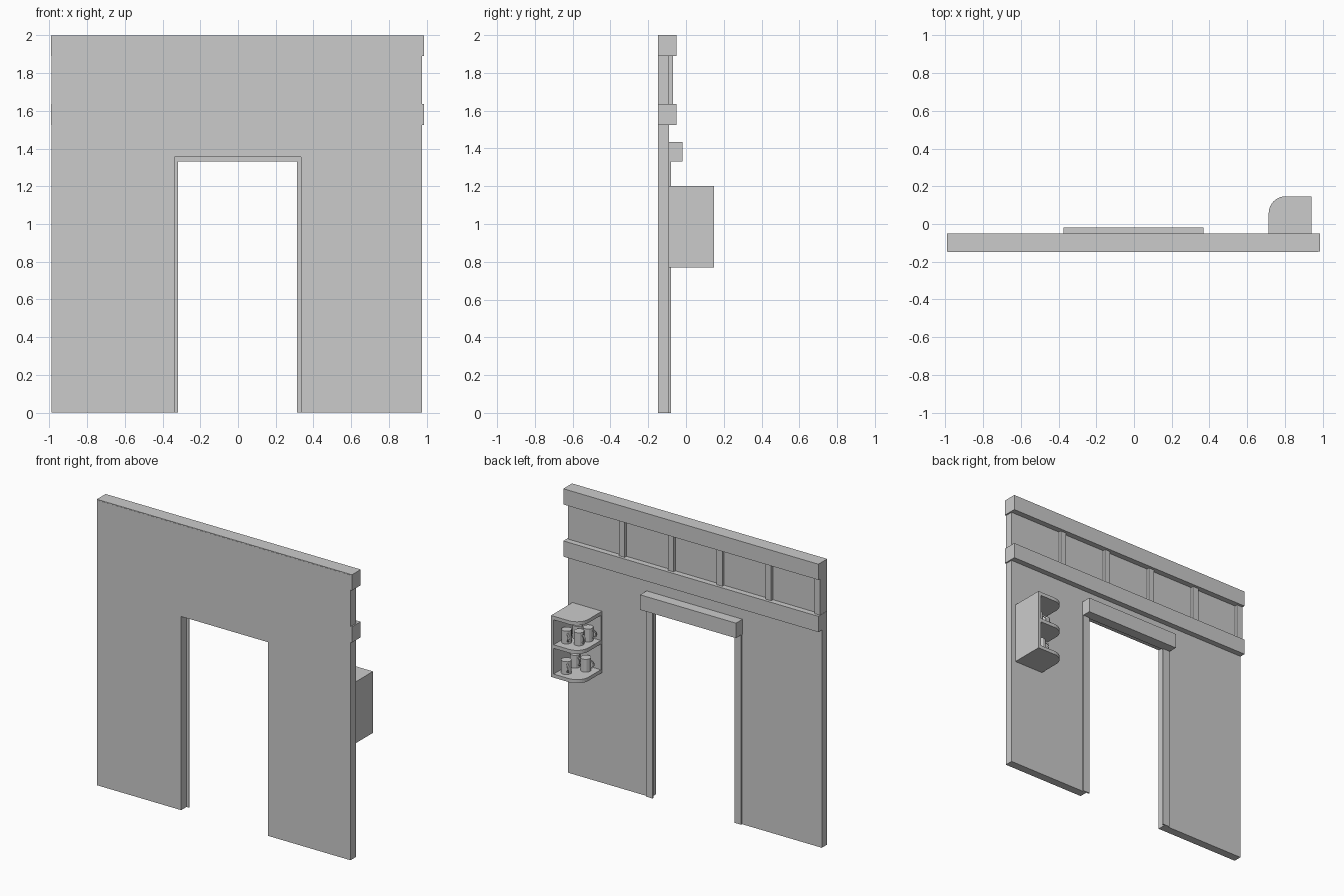
import bpy, bmesh, math

if "Cube" in bpy.data.objects:
    bpy.data.objects.remove(bpy.data.objects["Cube"])

def make(name, bm):
    bmesh.ops.recalc_face_normals(bm, faces=bm.faces)
    me = bpy.data.meshes.new(name)
    bm.to_mesh(me)
    bm.free()
    ob = bpy.data.objects.new(name, me)
    bpy.context.collection.objects.link(ob)
    return ob

def prism(name, pts, offset):
    """Extrude a closed planar outline by an offset vector."""
    bm = bmesh.new()
    face = bm.faces.new([bm.verts.new(p) for p in pts])
    ext = bmesh.ops.extrude_face_region(bm, geom=[face])
    verts = [v for v in ext["geom"] if isinstance(v, bmesh.types.BMVert)]
    bmesh.ops.translate(bm, verts=verts, vec=offset)
    return make(name, bm)

def box(name, x0, x1, y0, y1, z0, z1):
    return prism(name, [(x0, y0, z0), (x1, y0, z0), (x1, y1, z0), (x0, y1, z0)],
                 (0, 0, z1 - z0))

# Wall with doorway
F, B = -0.148, -0.09
outline = [(-0.988, 0), (-0.336, 0), (-0.336, 1.355), (0.334, 1.355), (0.334, 0),
           (0.975, 0), (0.975, 1.995), (-0.988, 1.995)]
prism("wall", [(x, F, z) for x, z in outline], (0, B - F, 0))

# Horizontal beams and the studs between them
box("top_beam", -0.99, 0.985, F + 0.001, -0.05, 1.89, 2.0)
box("lower_beam", -0.99, 0.985, F + 0.001, -0.05, 1.525, 1.635)
for i in range(5):
    x = -0.966 + i * 0.378
    box(f"stud_{i + 1}", x - 0.022, x + 0.022, B - 0.01, -0.07, 1.63, 1.895)

# Door trim
box("door_jamb_left", -0.37, -0.318, B, -0.08, 0, 1.335)
box("door_jamb_right", 0.314, 0.366, B, -0.08, 0, 1.335)
box("door_lintel", -0.374, 0.368, B, -0.018, 1.33, 1.435)

# Corner shelf unit: rounded boards, solid side and back
X0, X1, Y1, R = 0.714, 0.942, 0.147, 0.09
board = [(X1, B), (X1, Y1)]
for i in range(9):
    a = math.pi / 2 * (1 + i / 8)
    board.append((X0 + R + R * math.cos(a), Y1 - R + R * math.sin(a)))
board.append((X0, B))
for name, z0 in (("bottom", 0.77), ("middle", 0.975), ("top", 1.175)):
    prism(f"shelf_{name}", [(x, y, z0) for x, y in board], (0, 0, 0.025))
box("shelf_side", X1 - 0.02, X1, B, Y1, 0.772, 1.198)
box("shelf_back", X0, X1 - 0.01, B, B + 0.012, 0.772, 1.198)

# Mugs with handles
def mug(name, x, y, z, turn):
    r, h = 0.034, 0.09
    bm = bmesh.new()
    bmesh.ops.create_cone(bm, cap_ends=True, segments=12, radius1=r, radius2=r, depth=h)
    rings = []
    for i in range(7):
        a = -math.pi / 2 + math.pi * i / 6
        ring = []
        for dr, dy in ((-.004, -.005), (.004, -.005), (.004, .005), (-.004, .005)):
            ring.append(bm.verts.new((r - 0.004 + (0.024 + dr) * math.cos(a), dy,
                                      (0.026 + dr) * math.sin(a))))
        rings.append(ring)
    for p, q in zip(rings, rings[1:]):
        for k in range(4):
            bm.faces.new((p[k], p[(k + 1) % 4], q[(k + 1) % 4], q[k]))
    ob = make(name, bm)
    ob.location = (x, y, z + h / 2)
    ob.rotation_euler.z = turn

upper = [(0.88, 0.064), (0.80, 0.04), (0.786, -0.04), (0.863, -0.035)]
lower = [(0.87, 0.08), (0.88, -0.03), (0.79, -0.02)]
for z, spots in ((1.0, upper), (0.795, lower)):
    for i, (x, y) in enumerate(spots):
        mug(f"mug_{'upper' if z > 0.9 else 'lower'}_{i + 1}", x, y, z, 2.4 + 0.5 * i)
